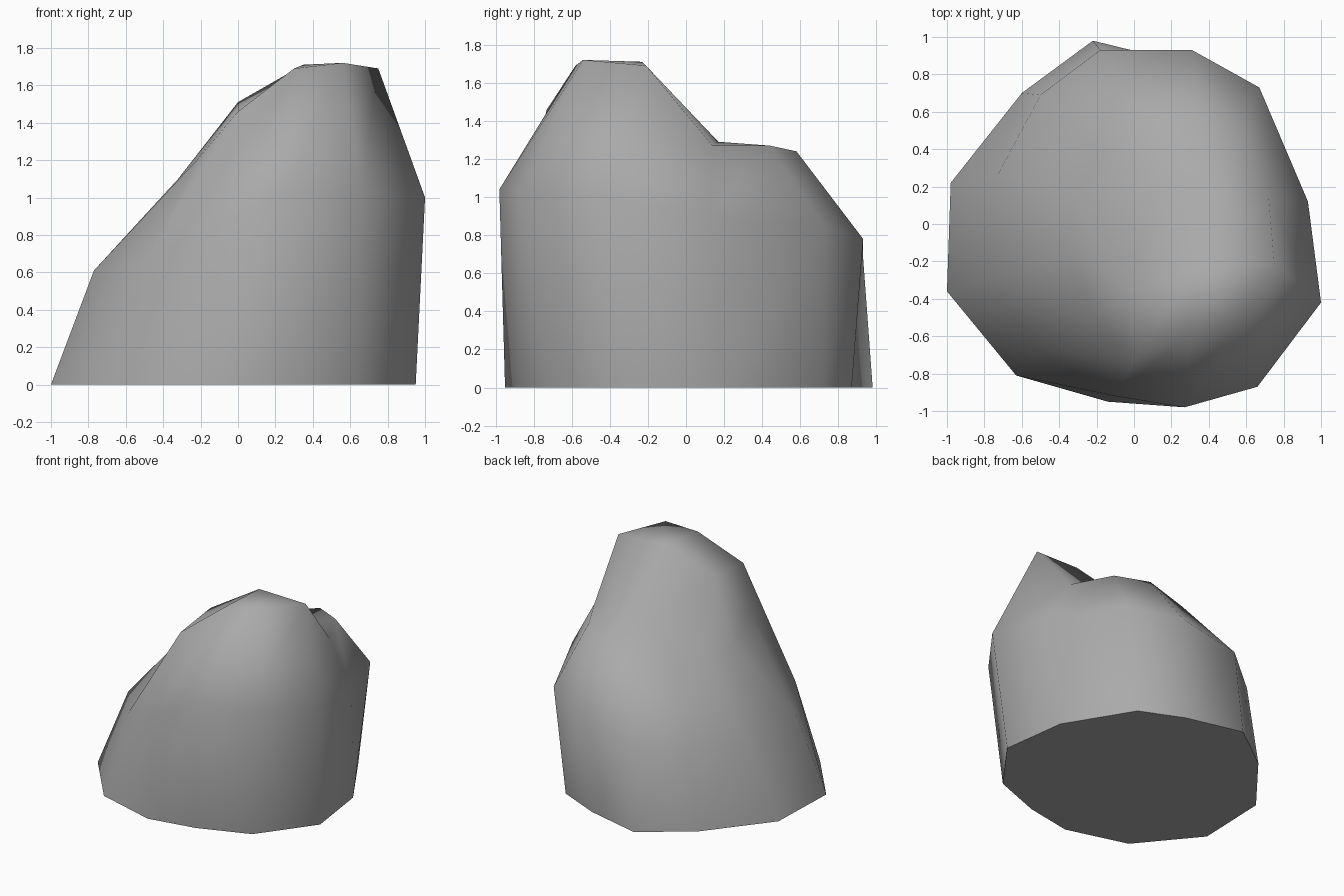
import bpy
import bmesh
import math

# Remove the default cube only
default_cube = bpy.data.objects.get("Cube")
if default_cube:
    bpy.data.objects.remove(default_cube, do_unlink=True)


def make_material(name, colour):
    material = bpy.data.materials.new(name)
    material.use_nodes = True
    material.diffuse_color = colour
    shader = material.node_tree.nodes["Principled BSDF"]
    shader.inputs["Base Color"].default_value = colour
    shader.inputs["Roughness"].default_value = 0.9
    return material


def add_loop(mesh, points):
    """Add one closed outline of the boulder and return its corners."""
    return [mesh.verts.new(point) for point in points]


def bridge(mesh, lower, upper):
    """Join two outlines; repeated corners collapse a quad to a triangle."""
    count = len(lower)
    for index in range(count):
        following = (index + 1) % count
        corners = [lower[index], lower[following], upper[following], upper[index]]
        mesh.faces.new(list(dict.fromkeys(corners)))


# Ground outline, counter-clockwise from the +x side
base_outline = [
    (.95, -.31), (.88, .21), (.57, .72), (.23, .87), (-.22, .98), (-.6, .7),
    (-.98, .22), (-1, -.36), (-.63, -.81), (-.14, -.95), (.24, -.88), (.64, -.73),
]

# Waist, tilted up towards the front
waist_outline = [
    (1, -.42, 1), (.93, .12, .9), (.67, .73, .84), (.31, .93, .78),
    (-.18, .93, .68), (-.5, .69, .6), (-.73, .26, .59), (-.77, -.3, .61),
    (-.5, -.68, .66), (-.1, -.92, .86), (.27, -.98, 1.04), (.66, -.87, 1.04),
]

# Shoulder, with a tall front peak and a lower back ledge
shoulder_outline = [
    (.75, -.21, 1.69), (.72, .14, 1.27), (.56, .44, 1.27), (.33, .58, 1.24),
    (.01, .56, 1.16), (-.18, .4, 1.1), (-.32, .13, 1.09), (-.32, -.15, 1.1),
    (-.22, -.5, 1.2), (0, -.73, 1.46), (.3, -.58, 1.69), (.56, -.54, 1.72),
]

# Crown corners inside the shoulder
crown_outline = [(.35, -.23, 1.71), (.39, .17, 1.29), (.1, .2, 1.25), (0, -.35, 1.51)]

# Build the boulder from the ground up
mesh = bmesh.new()
base = add_loop(mesh, [(x, y, 0) for x, y in base_outline])
waist = add_loop(mesh, waist_outline)
shoulder = add_loop(mesh, shoulder_outline)
crown = add_loop(mesh, crown_outline)

mesh.faces.new(list(reversed(base)))
bridge(mesh, base, waist)
bridge(mesh, waist, shoulder)

# Three neighbouring shoulder corners share each crown corner
shared_crown = [crown[((index + 2) // 3) % len(crown)] for index in range(len(shoulder))]
bridge(mesh, shoulder, shared_crown)
mesh.faces.new(crown)
bmesh.ops.recalc_face_normals(mesh, faces=mesh.faces[:])

boulder_mesh = bpy.data.meshes.new("boulder")
mesh.to_mesh(boulder_mesh)
mesh.free()

boulder = bpy.data.objects.new("boulder", boulder_mesh)
bpy.context.collection.objects.link(boulder)
boulder_mesh.materials.append(make_material("stone grey", (.4, .4, .4, 1)))

# Soft weathered sides, crisp edge around the flat underside
bpy.ops.object.select_all(action="DESELECT")
boulder.select_set(True)
bpy.context.view_layer.objects.active = boulder
bpy.ops.object.shade_smooth_by_angle(angle=math.radians(80))
